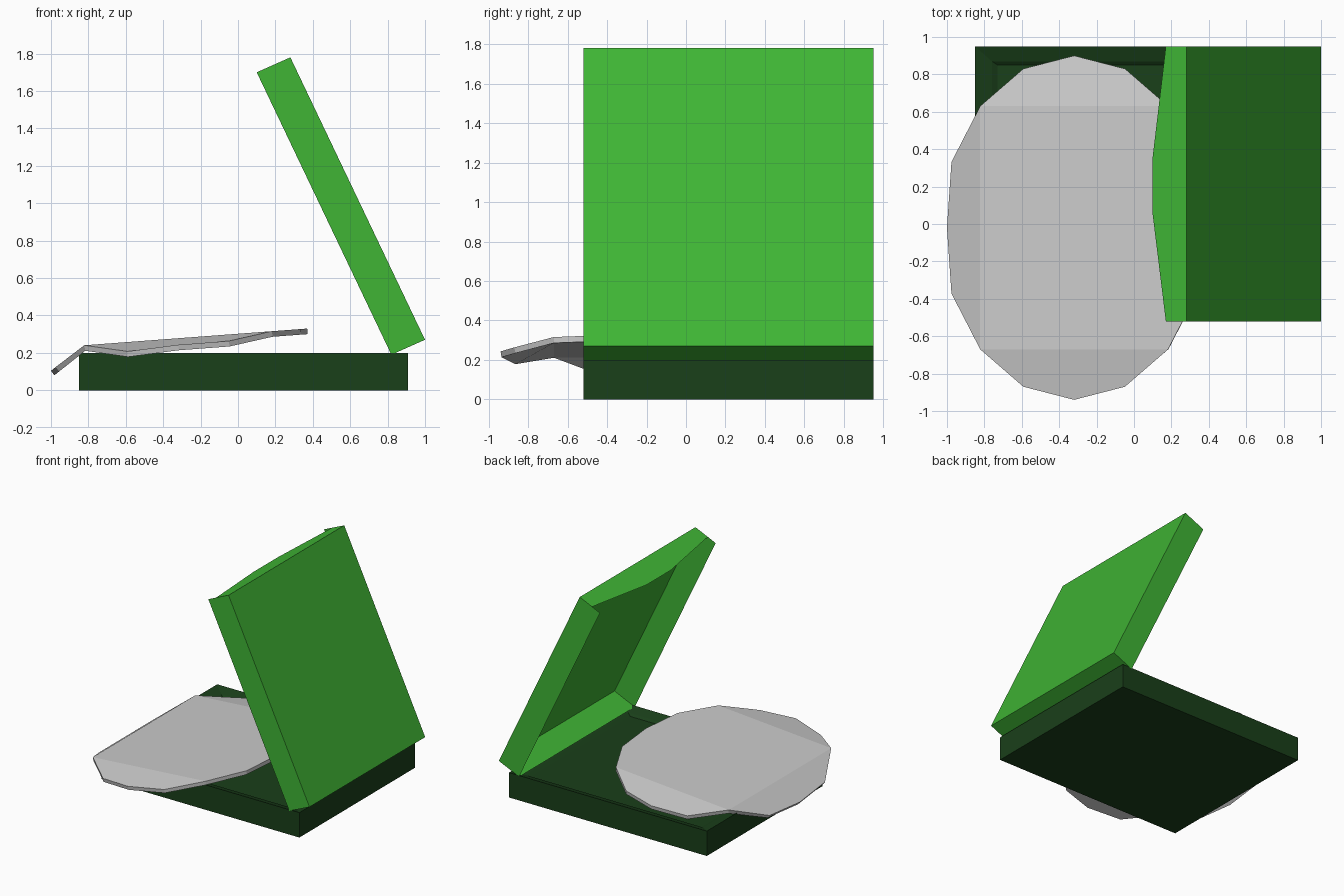
import bpy
from math import cos, sin, pi

if "Cube" in bpy.data.objects:
    bpy.data.objects.remove(bpy.data.objects["Cube"])


def material(name, rgb):
    m = bpy.data.materials.new(name)
    m.diffuse_color = (*rgb, 1)
    m.use_nodes = True
    m.node_tree.nodes["Principled BSDF"].inputs["Base Color"].default_value = m.diffuse_color
    return m


def build(name, verts, faces, mat=None):
    me = bpy.data.meshes.new(name)
    me.from_pydata(verts, [], faces)
    me.update()
    ob = bpy.data.objects.new(name, me)
    bpy.context.collection.objects.link(ob)
    if mat:
        me.materials.append(mat)
    return ob


def rect(x0, x1, y0, y1, z):
    return [(x0, y0, z), (x1, y0, z), (x1, y1, z), (x0, y1, z)]


X0, X1, Y0, Y1 = -0.85, 0.91, -0.52, 0.95

# Box base: outer walls, rim sloping inwards, shallow sunken floor
rings = [rect(X0, X1, Y0, Y1, 0),
         rect(X0, X1, Y0, Y1, 0.2),
         rect(X0 + 0.09, X1 - 0.09, Y0 + 0.08, Y1 - 0.08, 0.175),
         rect(X0 + 0.12, X1 - 0.12, Y0 + 0.10, Y1 - 0.10, 0.16)]
faces = [(3, 2, 1, 0), (12, 13, 14, 15)]
for r in range(3):
    for i in range(4):
        j = (i + 1) % 4
        faces.append((4*r + i, 4*r + j, 4*r + 4 + j, 4*r + 4 + i))
build("box_base", [v for ring in rings for v in ring], faces,
      material("dark_green", (0.01, 0.05, 0.01)))


# Open lid: thin panel, side walls and hinge wall, front lip with tapered ends
def lid(u, v, y):
    return (1.0 - 0.72*u - 0.18*v, y, 0.27 + 1.51*u - 0.08*v)


verts = [lid(u, v, y) for y in (Y0, Y1) for u, v in ((0, 0), (1, 0), (1, 1), (0, 1))]
verts += [lid(1, 0.61, Y0), lid(1, 1, 0.05), lid(1, 1, 0.36), lid(1, 0.61, Y1)]
build("box_lid", verts,
      [(0, 4, 5, 1), (0, 1, 8, 2, 3), (4, 7, 6, 11, 5), (0, 3, 7, 4),
       (1, 5, 11, 10, 9, 8)],
      material("green", (0.05, 0.46, 0.035)))

# Limp 16-sided disc: resting on the box, bent over its edge, sagging at both ends
verts = []
for k in range(16):
    a = k * pi / 8
    x = min(0.37, max(-1.0, -0.32 + 0.71*cos(a)))
    y = -0.02 + 0.92*sin(a)
    z = 0.24 + 0.075*(x + 0.83) if x > -0.83 else 0.24 - 0.8*(-0.83 - x)
    if k in (3, 4, 5, 11, 12, 13):
        z -= 0.035 if x > -0.5 else 0.05
    verts.append((x, y, z))
caps = [tuple((s + i) % 16 for i in range(5)) for s in (2, 6, 10, 14)]
disc = build("disc", verts, caps + [(2, 6, 10, 14)])
solid = disc.modifiers.new("thickness", 'SOLIDIFY')
solid.thickness = 0.03
solid.offset = -1
